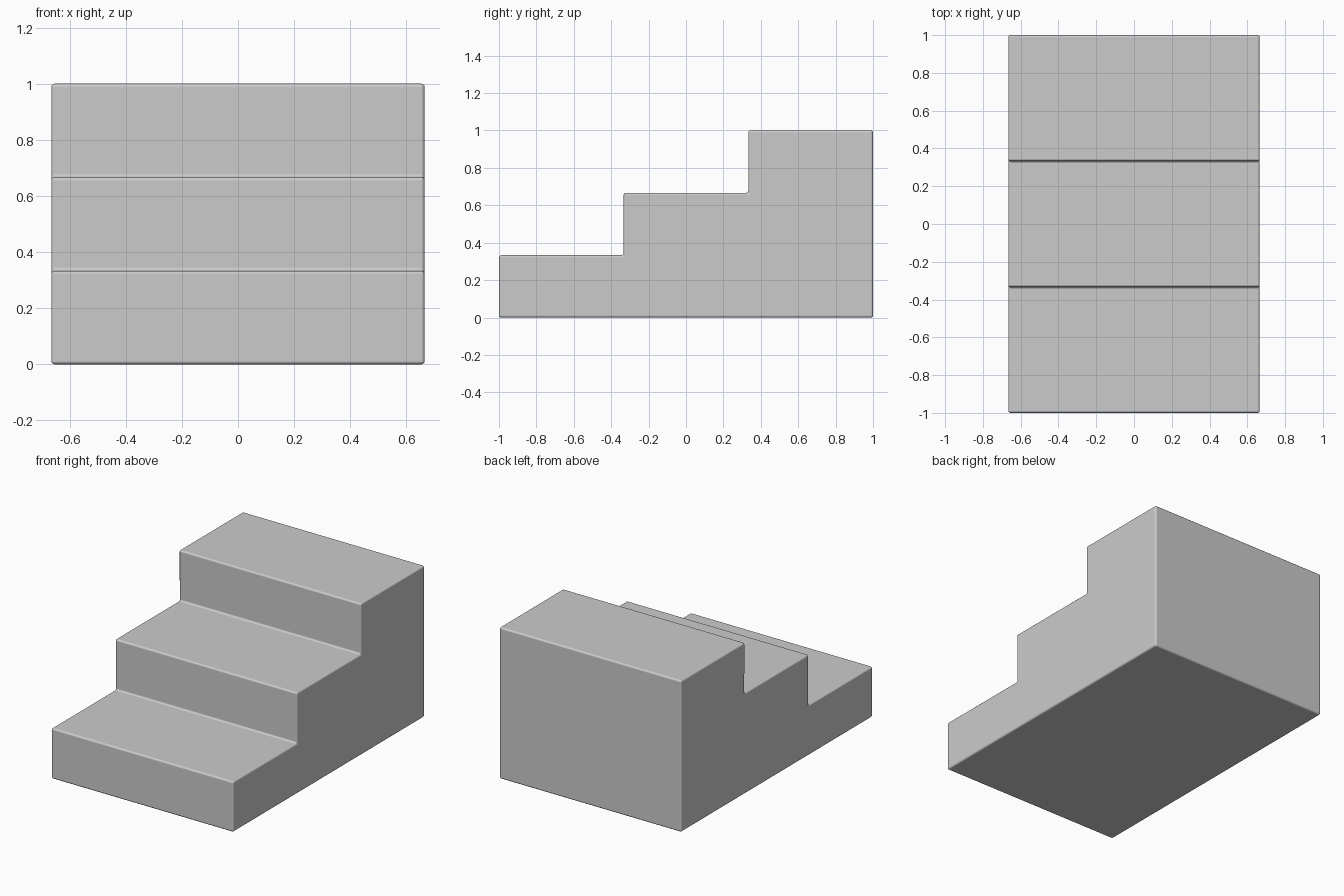
import bpy, bmesh

if "Cube" in bpy.data.objects:
    bpy.data.objects.remove(bpy.data.objects["Cube"])

STEPS, HALF_WIDTH = 3, 0.665
RISE, RUN = 1 / STEPS, 2 / STEPS

# Side profile (y, z): bottom edge, then the zigzag of risers and treads
profile = [(1, 0), (-1, 0)]
for i in range(STEPS):
    y, z = -1 + i * RUN, (i + 1) * RISE
    profile.append((y, z))
    profile.append((y + RUN, z))

# Solid staircase block, extruded across x
bm = bmesh.new()
side = bm.faces.new([bm.verts.new((-HALF_WIDTH, y, z)) for y, z in profile])
result = bmesh.ops.extrude_face_region(bm, geom=[side], use_keep_orig=True)
moved = [v for v in result["geom"] if isinstance(v, bmesh.types.BMVert)]
bmesh.ops.translate(bm, verts=moved, vec=(2 * HALF_WIDTH, 0, 0))
bmesh.ops.recalc_face_normals(bm, faces=bm.faces)
mesh = bpy.data.meshes.new("stair_block")
bm.to_mesh(mesh)
bm.free()

stairs = bpy.data.objects.new("stair_block", mesh)
bpy.context.collection.objects.link(stairs)
mesh.shade_smooth()

# Small rounded edges
bevel = stairs.modifiers.new("rounded_edges", 'BEVEL')
bevel.width = 0.012
bevel.segments = 3
bevel.limit_method = 'ANGLE'
bevel.harden_normals = True
